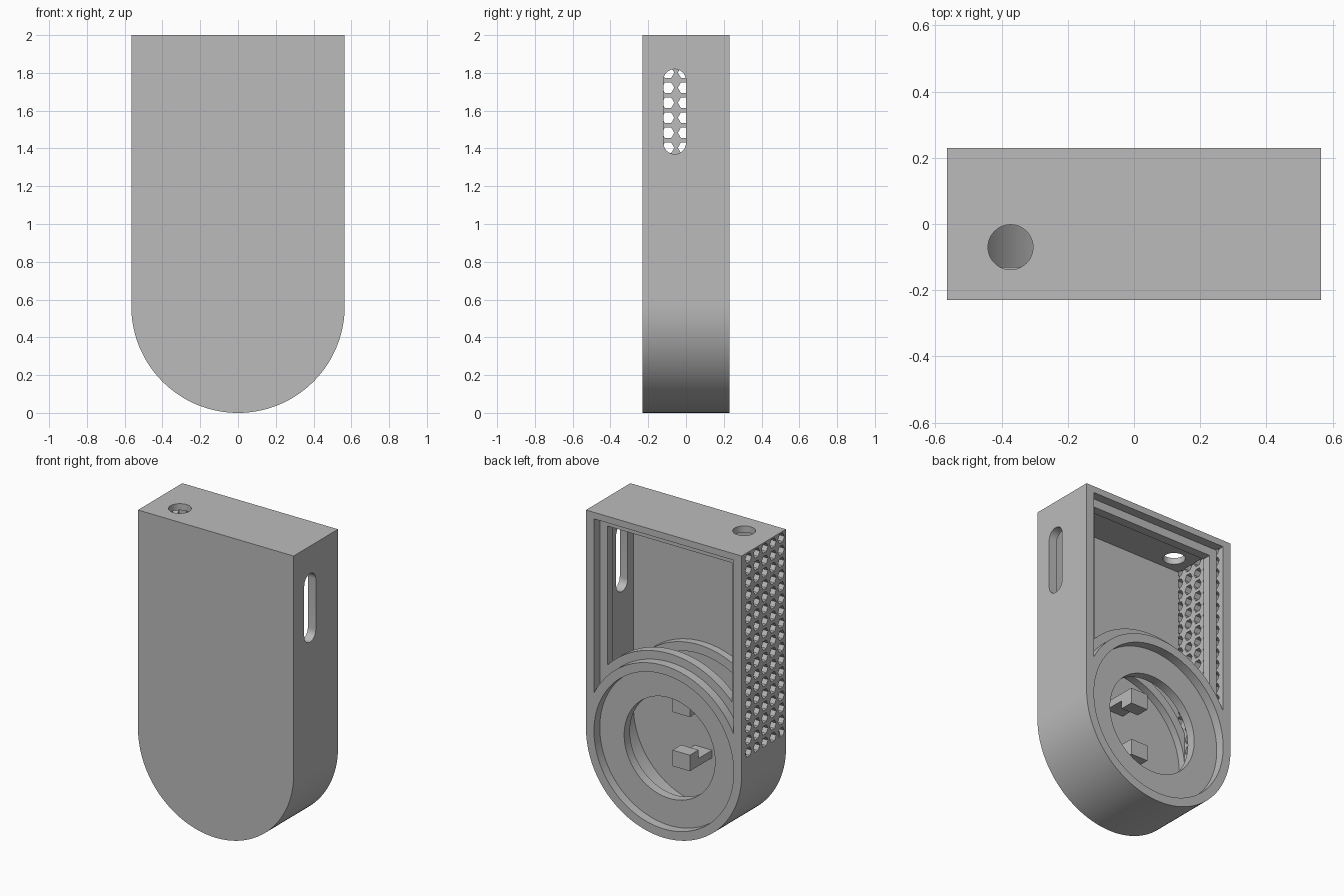
import bpy, bmesh
from math import acos, cos, pi, radians, sin
from mathutils import Matrix, Vector

if "Cube" in bpy.data.objects:
    bpy.data.objects.remove(bpy.data.objects["Cube"])

HALF_W, HALF_D, TOP = 0.565, 0.23, 2.0    # outer size
WALL = 0.058
IN_W, IN_TOP = HALF_W - WALL, TOP - 0.043  # inner cavity
FLOOR = -0.18                              # inside of the front wall
LIP_Y0, LIP_Y1, LIP = 0.11, 0.17, 0.055    # ledge that carries the lid
CZ = HALF_W                                # centre height of the round end

grey = bpy.data.materials.new("plain_grey")
grey.use_nodes = True
grey.diffuse_color = (0.5, 0.5, 0.5, 1)
grey.node_tree.nodes["Principled BSDF"].inputs["Base Color"].default_value = (0.5, 0.5, 0.5, 1)


def arc(r, a0, a1, n=64):
    return [(r * cos(a0 + (a1 - a0) * i / n), CZ + r * sin(a0 + (a1 - a0) * i / n))
            for i in range(n + 1)]


def finish(name, bm):
    bmesh.ops.recalc_face_normals(bm, faces=bm.faces)
    mesh = bpy.data.meshes.new(name)
    bm.to_mesh(mesh)
    bm.free()
    obj = bpy.data.objects.new(name, mesh)
    bpy.context.collection.objects.link(obj)
    mesh.materials.append(grey)
    return obj


def add_prism(bm, points, start, offset):
    """Extrude a closed loop of 3D points along an offset."""
    face = bm.faces.new([bm.verts.new(Vector(p) + Vector(start)) for p in points])
    new = bmesh.ops.extrude_face_region(bm, geom=[face])["geom"]
    bmesh.ops.translate(bm, vec=offset, verts=[g for g in new if isinstance(g, bmesh.types.BMVert)])


def slab(name, profile, y0, y1):
    bm = bmesh.new()
    add_prism(bm, [(x, 0, z) for x, z in profile], (0, y0, 0), (0, y1 - y0, 0))
    return finish(name, bm)


def boxes(name, spans):
    bm = bmesh.new()
    for lo, hi in spans:
        lo, hi = Vector(lo), Vector(hi)
        bmesh.ops.create_cube(bm, size=1, matrix=Matrix.Translation((lo + hi) / 2)
                              @ Matrix.Diagonal((*(hi - lo), 1)))
    return finish(name, bm)


def cut(obj, cutter):
    mod = obj.modifiers.new("cut", "BOOLEAN")
    mod.operation, mod.solver, mod.object = "DIFFERENCE", "EXACT", cutter
    bpy.context.view_layer.objects.active = obj
    bpy.ops.object.modifier_apply(modifier=mod.name)
    bpy.data.objects.remove(cutter)


def arch(half_width, top):
    return [(half_width, top), (-half_width, top)] + arc(half_width, pi, 2 * pi)


# Hollow case, open at the back
case = slab("case_shell", arch(HALF_W, TOP), -HALF_D, HALF_D)
cut(case, slab("cavity_cutter", arch(IN_W, IN_TOP), FLOOR, HALF_D + 0.1))

# Round hole in the top wall
bm = bmesh.new()
bmesh.ops.create_cone(bm, cap_ends=True, segments=48, radius1=0.068, radius2=0.068, depth=0.2,
                      matrix=Matrix.Translation((-0.373, -0.07, TOP)))
cut(case, finish("top_hole_cutter", bm))

# Rounded slot in the left wall
SLOT_R, SLOT_Y, SLOT_LOW, SLOT_HIGH = 0.06, -0.06, 1.43, 1.76
slot = []
for zc, a0 in ((SLOT_HIGH, 0), (SLOT_LOW, pi)):
    slot += [(0, SLOT_R * cos(a0 + pi * i / 16), zc + SLOT_R * sin(a0 + pi * i / 16))
             for i in range(17)]
bm = bmesh.new()
add_prism(bm, slot, (0.48, SLOT_Y, 0), (0.2, 0, 0))
cut(case, finish("slot_cutter", bm))

# Grid of six-sided vents in the right wall
bm = bmesh.new()
hexagon = [(0, 0.033 * cos(i * pi / 3), 0.033 * sin(i * pi / 3)) for i in range(6)]
for row in range(17):
    for col in range(5):
        add_prism(bm, hexagon, (-0.6, -0.18 + 0.085 * col, 0.687 + 0.0796 * row), (0.1, 0, 0))
cut(case, finish("vent_cutter", bm))

# Ledge around the upper opening
boxes("lid_ledge",
      [((s * IN_W - (LIP if s > 0 else 0), LIP_Y0, CZ + 0.2),
        (s * IN_W + (LIP if s < 0 else 0), LIP_Y1, IN_TOP)) for s in (-1, 1)]
      + [((LIP - IN_W, LIP_Y0, IN_TOP - LIP), (IN_W - LIP, LIP_Y1, IN_TOP))])

# Round plate with a central opening
plate_r = HALF_W + LIP
a = acos(IN_W / plate_r)
plate = slab("round_plate", arc(plate_r, a, pi - a) + arc(IN_W, pi, 2 * pi), LIP_Y0, LIP_Y1)
cut(plate, slab("opening_cutter", arc(0.33, 0, 2 * pi, 96)[:-1], 0, 0.3))


# Half rings: back rim above the plate, and low rim on the inside of the front wall
def half_ring(name, y0, y1):
    return slab(name, arc(HALF_W, 0, pi) + arc(IN_W, pi, 0), y0, y1)


half_ring("back_rim", LIP_Y1, HALF_D)
half_ring("front_inner_rim", FLOOR, FLOOR + 0.05)

# Pair of hooks: an arm from the front wall and a block turned towards the middle
HOOK_W = 0.063
for name, outer, s in (("lower_hook", 0.385, 1), ("upper_hook", 0.845, -1)):
    spans = []
    for y0, y1, h in ((FLOOR, -0.04, 0.05), (-0.04, 0.05, 0.105)):
        z0, z1 = sorted((outer, outer + s * h))
        spans.append(((-HOOK_W, y0, z0), (HOOK_W, y1, z1)))
    boxes(name, spans)

# Smooth curved walls, keep edges sharp
for obj in bpy.context.scene.objects:
    if obj.type == "MESH":
        bpy.ops.object.select_all(action="DESELECT")
        obj.select_set(True)
        bpy.context.view_layer.objects.active = obj
        bpy.ops.object.shade_smooth_by_angle(angle=radians(30))
